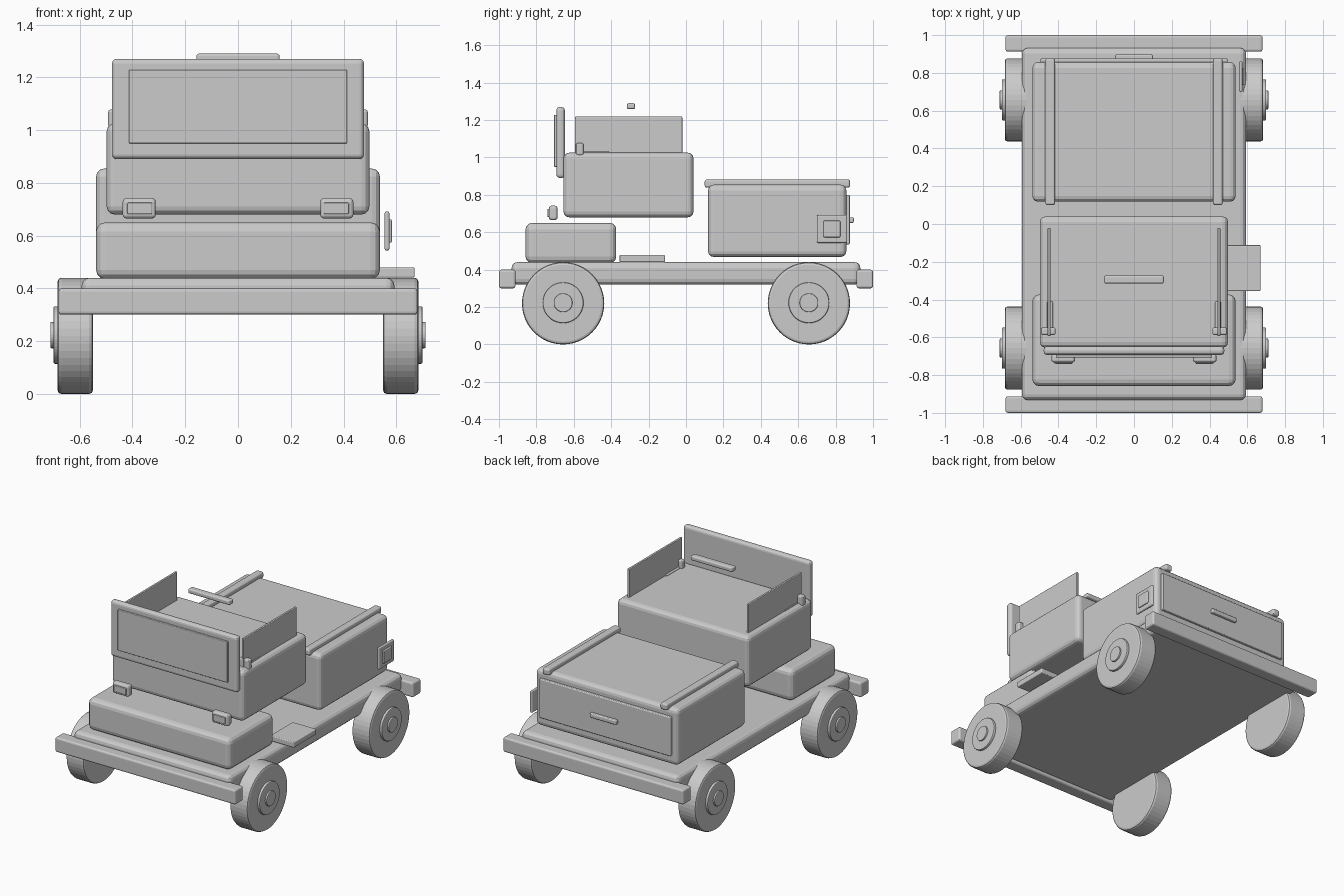
import bpy, bmesh, math
from mathutils import Matrix

if "Cube" in bpy.data.objects:
    bpy.data.objects.remove(bpy.data.objects["Cube"])

grey = bpy.data.materials.new("plain grey")
grey.diffuse_color = (0.6, 0.6, 0.6, 1)
grey.use_nodes = True
grey.node_tree.nodes["Principled BSDF"].inputs["Base Color"].default_value = grey.diffuse_color


def finish(name, bm, bevel, segments=3):
    bmesh.ops.recalc_face_normals(bm, faces=bm.faces)
    mesh = bpy.data.meshes.new(name)
    bm.to_mesh(mesh)
    bm.free()
    mesh.materials.append(grey)
    obj = bpy.data.objects.new(name, mesh)
    bpy.context.collection.objects.link(obj)
    if bevel:
        mod = obj.modifiers.new("rounded edges", 'BEVEL')
        mod.width = bevel
        mod.segments = segments
        mod.limit_method = 'ANGLE'
        mod.angle_limit = math.radians(40)
    return obj


def box(name, x, y, z, bevel=0.0):
    """Rounded box from (min, max) ranges on each axis."""
    bm = bmesh.new()
    bmesh.ops.create_cube(bm, size=1)
    for v in bm.verts:
        for i, (lo, hi) in enumerate((x, y, z)):
            v.co[i] = (lo + hi) / 2 + v.co[i] * (hi - lo)
    return finish(name, bm, bevel)


def pair(name, x, y, z, bevel=0.0):
    """The same box on the left and right sides."""
    box("right_" + name, x, y, z, bevel)
    box("left_" + name, (-x[1], -x[0]), y, z, bevel)


def disc(name, x0, x1, y, z, r, bevel):
    bm = bmesh.new()
    turn = Matrix.Translation(((x0 + x1) / 2, y, z)) @ Matrix.Rotation(math.pi / 2, 4, 'Y')
    bmesh.ops.create_cone(bm, cap_ends=True, segments=48, radius1=r, radius2=r,
                          depth=abs(x1 - x0), matrix=turn)
    return finish(name, bm, bevel, 2)


# Chassis and bumpers
box("chassis", (-0.593, 0.593), (-0.932, 0.932), (0.32, 0.44), 0.03)
box("front_bumper", (-0.68, 0.68), (-1.0, -0.912), (0.30, 0.40), 0.012)
box("rear_bumper", (-0.68, 0.68), (0.912, 1.0), (0.30, 0.40), 0.012)

# Wheels with hubs and caps
for side, s in (("right", 1), ("left", -1)):
    for end, y in (("front", -0.657), ("rear", 0.657)):
        tag = side + "_" + end
        disc(tag + "_wheel", s * 0.55, s * 0.684, y, 0.22, 0.22, 0.014)
        disc(tag + "_hub", s * 0.67, s * 0.70, y, 0.223, 0.109, 0.006)
        disc(tag + "_hub_cap", s * 0.69, s * 0.711, y, 0.223, 0.05, 0.004)

# Body blocks
box("bonnet", (-0.538, 0.538), (-0.858, -0.373), (0.435, 0.65), 0.035)
box("cab", (-0.498, 0.498), (-0.655, 0.04), (0.68, 1.025), 0.03)
box("rear_body", (-0.538, 0.538), (0.118, 0.857), (0.468, 0.854), 0.03)

# Windscreen, side windows and grab bar
box("windscreen_frame", (-0.478, 0.478), (-0.693, -0.648), (0.89, 1.27), 0.018)
box("windscreen_glass", (-0.414, 0.414), (-0.706, -0.68), (0.95, 1.228), 0.004)
pair("side_window", (0.442, 0.457), (-0.593, -0.02), (1.01, 1.218), 0.004)
box("grab_bar", (-0.158, 0.158), (-0.316, -0.272), (1.258, 1.29), 0.01)

# Mirrors and their arms
pair("mirror", (0.415, 0.492), (-0.588, -0.548), (1.01, 1.078), 0.01)
pair("mirror_arm", (0.43, 0.46), (-0.56, -0.41), (1.01, 1.033), 0.006)

# Headlights with lenses
pair("headlight", (0.312, 0.437), (-0.733, -0.687), (0.665, 0.742), 0.014)
pair("headlight_lens", (0.326, 0.42), (-0.74, -0.72), (0.681, 0.725), 0.004)

# Roof rails, tailgate and handle
pair("roof_rail", (0.418, 0.47), (0.1, 0.877), (0.838, 0.882), 0.012)
box("tailgate", (-0.495, 0.495), (0.845, 0.876), (0.535, 0.80), 0.006)
box("tailgate_handle", (-0.1, 0.1), (0.87, 0.897), (0.65, 0.68), 0.007)

# Fuel flap and side step, right side only
box("fuel_flap", (0.556, 0.574), (0.70, 0.862), (0.543, 0.692), 0.008)
box("fuel_flap_door", (0.565, 0.583), (0.735, 0.825), (0.573, 0.662), 0.006)
box("side_step", (0.49, 0.67), (-0.355, -0.112), (0.441, 0.479), 0.006)
